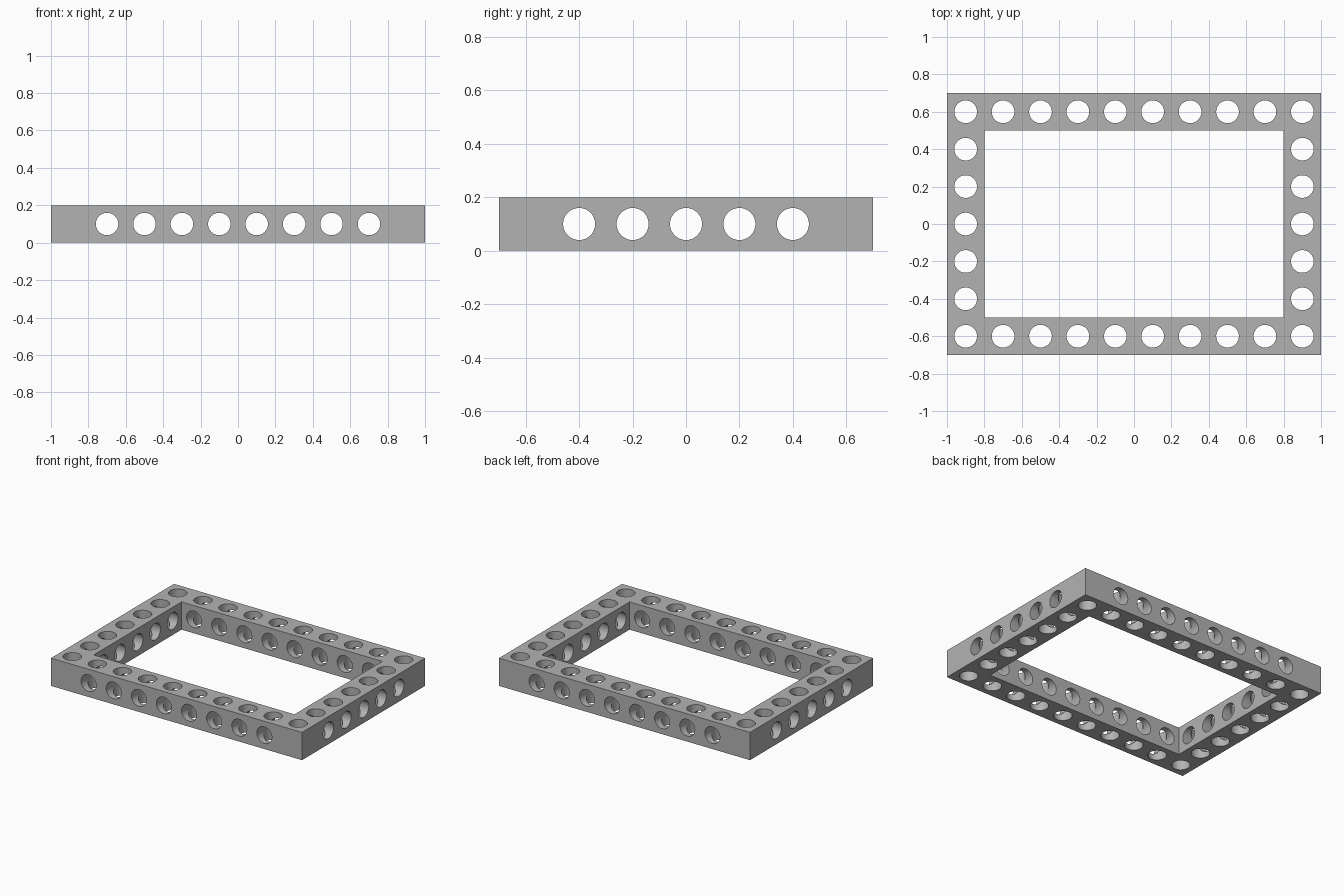
import bpy, bmesh, math
from mathutils import Matrix, Vector

cube = bpy.data.objects.get("Cube")
if cube:
    bpy.data.objects.remove(cube, do_unlink=True)

PITCH, RADIUS = 0.2, 0.06
COLS, ROWS = 10, 7
MID = PITCH / 2

grey = bpy.data.materials.new("mid grey")
grey.use_nodes = True
colour = (0.45, 0.45, 0.45, 1)
grey.diffuse_color = colour
grey.node_tree.nodes["Principled BSDF"].inputs["Base Color"].default_value = colour


def make_object(name, bm):
    bmesh.ops.recalc_face_normals(bm, faces=bm.faces)
    mesh = bpy.data.meshes.new(name)
    bm.to_mesh(mesh)
    bm.free()
    mesh.materials.append(grey)
    obj = bpy.data.objects.new(name, mesh)
    bpy.context.collection.objects.link(obj)
    return obj


def frame_body(name):
    """Rectangular ring one pitch wide and one pitch tall."""
    bm = bmesh.new()

    def loop(cols, rows, z):
        x, y = cols * MID, rows * MID
        return [bm.verts.new((sx * x, sy * y, z))
                for sx, sy in ((-1, -1), (1, -1), (1, 1), (-1, 1))]

    rings = [loop(COLS, ROWS, 0), loop(COLS, ROWS, PITCH),
             loop(COLS - 2, ROWS - 2, PITCH), loop(COLS - 2, ROWS - 2, 0)]
    for a, b in zip(rings, rings[1:] + rings[:1]):
        for i in range(4):
            j = (i + 1) % 4
            bm.faces.new((a[i], a[j], b[j], b[i]))
    return make_object(name, bm)


def hole_cutter(name, centres, axis, length, radius):
    """A set of separate rods along one axis."""
    bm = bmesh.new()
    turn = Vector((0, 0, 1)).rotation_difference(Vector(axis)).to_matrix().to_4x4()
    for c in centres:
        bmesh.ops.create_cone(bm, cap_ends=True, segments=48, radius1=radius,
                              radius2=radius, depth=length,
                              matrix=Matrix.Translation(c) @ turn)
    obj = make_object(name, bm)
    obj.hide_render = True
    return obj


def centred(n):
    return [(i - (n - 1) / 2) * PITCH for i in range(n)]


# Hole positions: upright holes all round, cross holes between the corners
upright = [(x, y, MID) for i, x in enumerate(centred(COLS))
           for j, y in enumerate(centred(ROWS))
           if i in (0, COLS - 1) or j in (0, ROWS - 1)]
through_y = [(x, 0, MID) for x in centred(COLS - 2)]
side_x = (COLS - 1) * MID
through_x = [(s * side_x, y, MID) for s in (-1, 1) for y in centred(ROWS - 2)]
end_y = (ROWS - 1) * MID
through_y = [(x, s * end_y, MID) for s in (-1, 1) for x in centred(COLS - 2)]

# Slightly different radii keep the crossing bores clean
frame = frame_body("beam_frame")
cutters = [hole_cutter("upright_holes", upright, (0, 0, 1), 0.3, RADIUS + 0.0006),
           hole_cutter("front_back_holes", through_y, (0, 1, 0), 0.24, RADIUS),
           hole_cutter("side_holes", through_x, (1, 0, 0), 0.24, RADIUS)]
for cutter in cutters:
    mod = frame.modifiers.new(cutter.name, "BOOLEAN")
    mod.operation = "DIFFERENCE"
    mod.solver = "EXACT"
    mod.object = cutter

# Bake the cuts, then drop the cutters
bpy.ops.object.select_all(action="DESELECT")
frame.select_set(True)
bpy.context.view_layer.objects.active = frame
for mod in list(frame.modifiers):
    bpy.ops.object.modifier_apply(modifier=mod.name)
for cutter in cutters:
    bpy.data.objects.remove(cutter, do_unlink=True)
bpy.ops.object.shade_smooth_by_angle(angle=math.radians(30))
